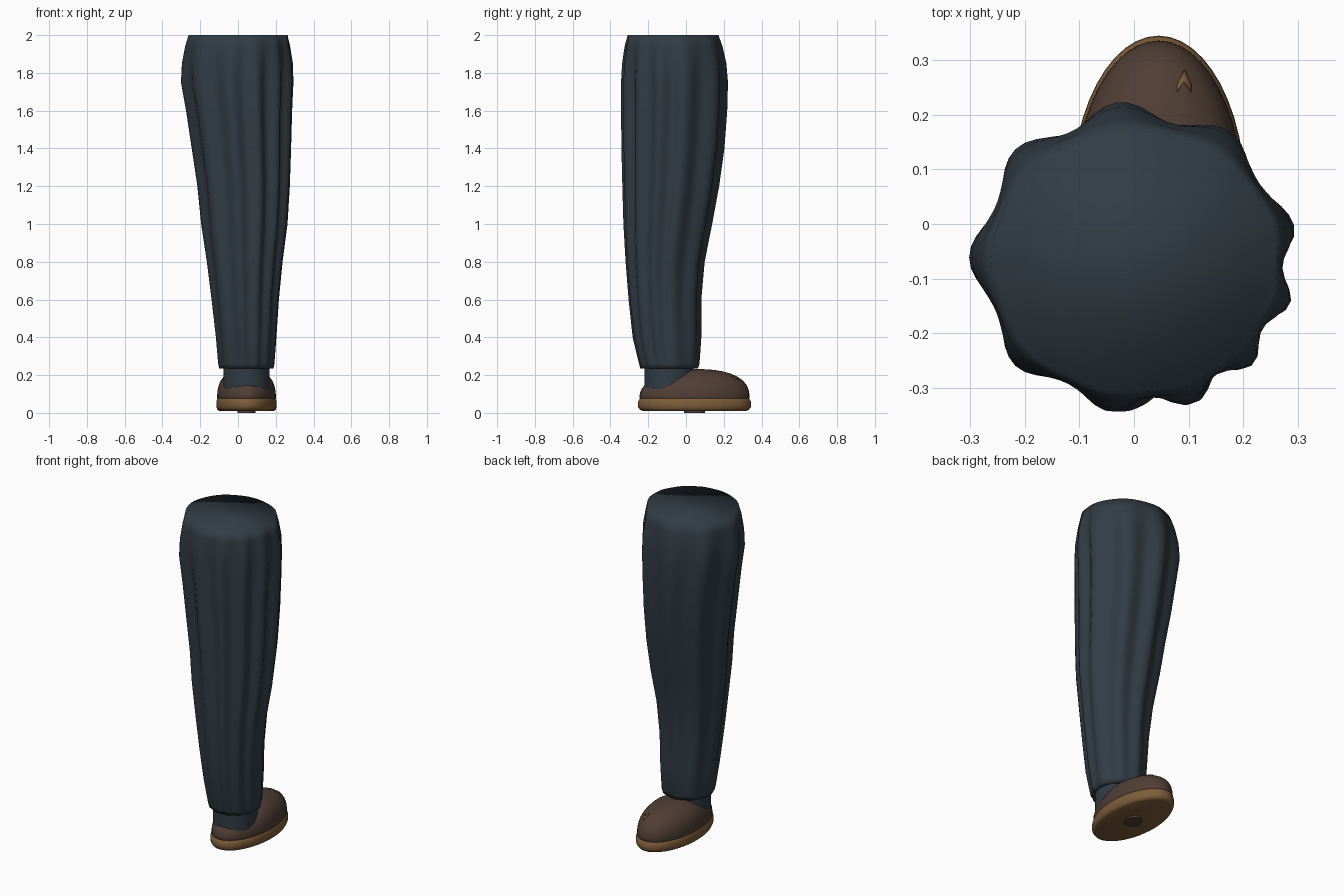
import bpy, bmesh, math

cube = bpy.data.objects.get("Cube")
if cube:
    bpy.data.objects.remove(cube, do_unlink=True)


def material(name, rgb):
    m = bpy.data.materials.new(name)
    m.use_nodes = True
    m.diffuse_color = (*rgb, 1)
    m.node_tree.nodes["Principled BSDF"].inputs["Base Color"].default_value = (*rgb, 1)
    return m


navy = material("dark navy cloth", (0.031, 0.045, 0.059))
brown = material("dark brown leather", (0.080, 0.048, 0.035))
tan = material("tan rubber", (0.205, 0.110, 0.042))


def finish(bm, name, mat, angle=None):
    bmesh.ops.recalc_face_normals(bm, faces=bm.faces)
    mesh = bpy.data.meshes.new(name)
    bm.to_mesh(mesh)
    bm.free()
    mesh.materials.append(mat)
    obj = bpy.data.objects.new(name, mesh)
    bpy.context.collection.objects.link(obj)
    bpy.ops.object.select_all(action='DESELECT')
    obj.select_set(True)
    bpy.context.view_layer.objects.active = obj
    if angle is None:
        bpy.ops.object.shade_smooth()
    else:
        bpy.ops.object.shade_smooth_by_angle(angle=math.radians(angle))
    return obj


def loft(name, mat, rings, angle=None):
    """Skin a stack of closed rings and cap both ends."""
    bm = bmesh.new()
    loops = [[bm.verts.new(p) for p in ring] for ring in rings]
    n = len(loops[0])
    for a, b in zip(loops, loops[1:]):
        for i in range(n):
            j = (i + 1) % n
            bm.faces.new((a[i], a[j], b[j], b[i]))
    bm.faces.new(loops[0][::-1])
    bm.faces.new(loops[-1])
    return finish(bm, name, mat, angle)


def ellipse(cx, cy, rx, ry, z, n=48):
    turn = [2 * math.pi * i / n for i in range(n)]
    return [(cx + rx * math.cos(a), cy + ry * math.sin(a), z) for a in turn]


# Trouser leg: tapering rings with pleats that fade out at the waist end
PLEATS = [11, 54, 95, 136, 180, 224, 262, 290, 317, 343]


def fold(deg):
    """1 on a pleat crest, 0 in the valley between two crests."""
    for a, b in zip(PLEATS, PLEATS[1:] + [PLEATS[0] + 360]):
        d = deg if deg >= PLEATS[0] else deg + 360
        if a <= d <= b:
            return 0.5 + 0.5 * math.cos(2 * math.pi * (d - a) / (b - a))
    return 0


def trouser_ring(z, x0, x1, y0, y1, depth, n=90):
    ring = []
    for i in range(n):
        deg = 360 * i / n
        k = 1 - depth * (1 - fold(deg))
        a = math.radians(deg)
        ring.append(((x0 + x1) / 2 + (x1 - x0) / 2 * k * math.cos(a),
                     (y0 + y1) / 2 + (y1 - y0) / 2 * k * math.sin(a), z))
    return ring


# height, left and right limits, front and back limits, pleat depth
SECTIONS = [
    (0.235, -0.08, 0.17, -0.22, 0.04, 0.02),
    (0.235, -0.10, 0.19, -0.243, 0.063, 0.04),
    (0.26, -0.105, 0.195, -0.25, 0.072, 0.05),
    (0.40, -0.117, 0.206, -0.284, 0.082, 0.07),
    (0.60, -0.14, 0.22, -0.306, 0.082, 0.09),
    (0.80, -0.165, 0.24, -0.322, 0.10, 0.10),
    (1.00, -0.195, 0.267, -0.334, 0.14, 0.11),
    (1.20, -0.215, 0.28, -0.34, 0.177, 0.12),
    (1.40, -0.245, 0.287, -0.345, 0.205, 0.12),
    (1.60, -0.275, 0.293, -0.347, 0.22, 0.12),
    (1.75, -0.302, 0.30, -0.347, 0.224, 0.11),
    (1.85, -0.297, 0.296, -0.341, 0.215, 0.08),
    (1.94, -0.28, 0.28, -0.327, 0.194, 0.04),
    (2.00, -0.262, 0.265, -0.31, 0.172, 0.01),
]
loft("trouser_leg", navy, [trouser_ring(*s) for s in SECTIONS])

# Sock between the cuff and the shoe
loft("sock", navy, [ellipse(0.045, -0.09, 0.122, 0.13, z) for z in (0.12, 0.18, 0.25)], 40)

# Shoe
CX, CY, RX, RY = 0.045, 0.045, 0.16, 0.30
SOLE = [(0.010, 0.90), (0.016, 0.96), (0.030, 0.995), (0.045, 1.0),
        (0.060, 0.995), (0.075, 0.97), (0.085, 0.91)]
loft("shoe_sole", tan, [ellipse(CX, CY, RX * s, RY * s, z) for z, s in SOLE], 50)
loft("sole_tread", brown, [ellipse(CX, CY, 0.048, 0.055, z) for z in (0, 0.02)], 40)


def upper_height(x, y):
    """Domed leather surface, lower at the heel than over the instep."""
    s = min(1, math.hypot((x - CX) / (RX * 0.97), (y - CY) / (RY * 0.97)))
    t = max(0, min(1, (y + 0.12) / 0.17))
    top = 0.122 + 0.03 * t * t * (3 - 2 * t)
    return 0.08 + top * (1 - s ** 2.5) ** 0.4


def upper_ring(s):
    flat = ellipse(CX, CY, RX * 0.97 * s, RY * 0.97 * s, 0)
    return [(x, y, upper_height(x, y)) for x, y, _ in flat]


STEPS = [1, 0.998, 0.99, 0.97, 0.94, 0.9, 0.84, 0.76, 0.66, 0.52, 0.35, 0.18, 0.04]
base = ellipse(CX, CY, RX * 0.95, RY * 0.95, 0.07)
loft("shoe_upper", brown, [base] + [upper_ring(s) for s in STEPS], 60)

# Small chevron badge lying on the toe
bm = bmesh.new()
for side in (-1, 1):
    pts = [(0, 0.283), (side * 0.013, 0.256), (side * 0.013, 0.243), (0, 0.262)]
    bm.faces.new([bm.verts.new((0.0925 + x, y, upper_height(0.0925 + x, y) + 0.004))
                  for x, y in pts[::-side]])
bmesh.ops.remove_doubles(bm, verts=bm.verts, dist=0.0005)
badge = finish(bm, "toe_chevron", tan, 40)
plate = badge.modifiers.new("thickness", 'SOLIDIFY')
plate.thickness = 0.006
